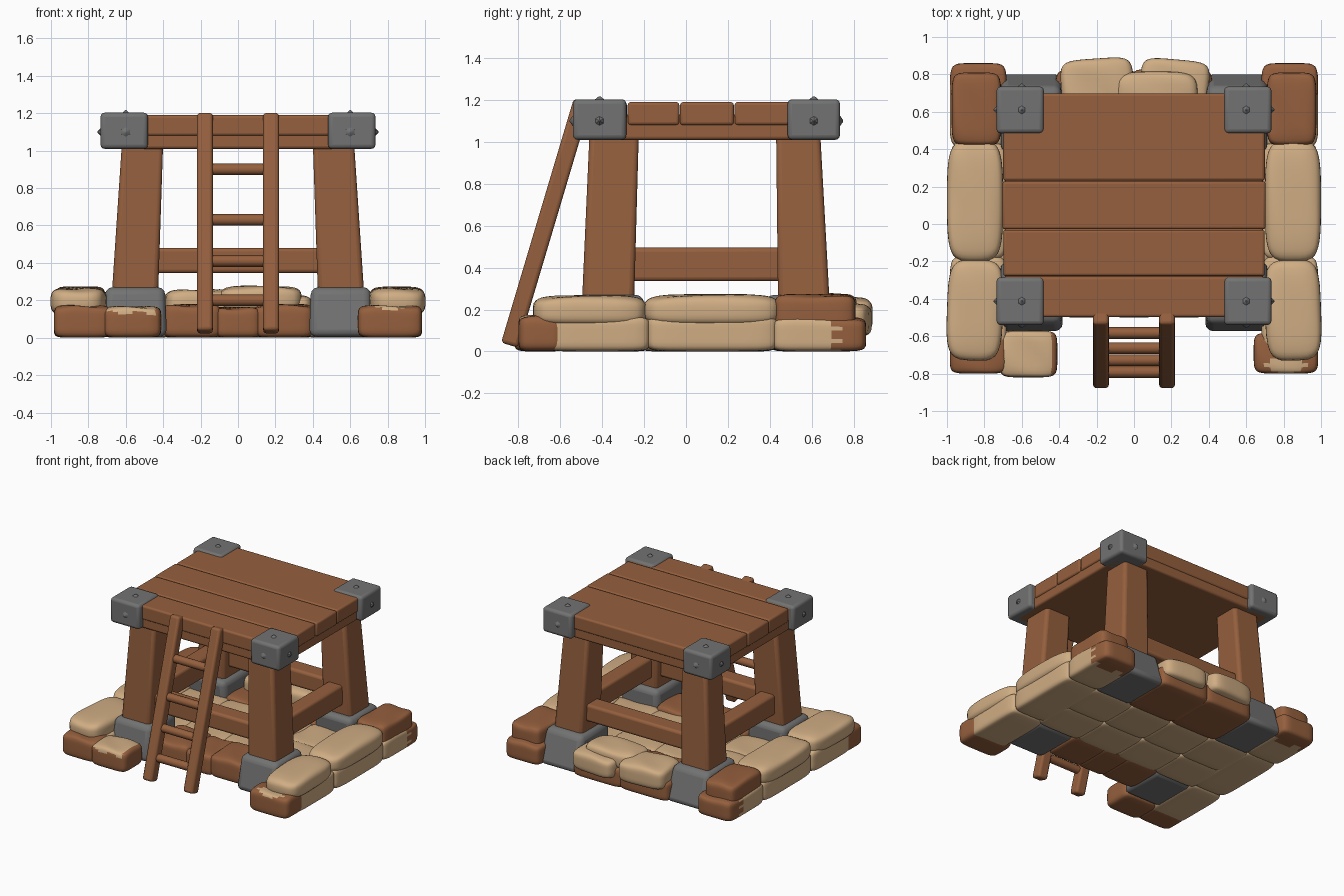
import bpy, bmesh, math, random
from mathutils import Vector, Matrix

random.seed(4)
if "Cube" in bpy.data.objects:
    bpy.data.objects.remove(bpy.data.objects["Cube"])


def material(name, rgb):
    m = bpy.data.materials.new(name)
    m.use_nodes = True
    m.diffuse_color = (*rgb, 1)
    bsdf = next(n for n in m.node_tree.nodes if n.type == "BSDF_PRINCIPLED")
    bsdf.inputs["Base Color"].default_value = (*rgb, 1)
    bsdf.inputs["Roughness"].default_value = 0.8
    return m


WOOD = material("brown wood", (0.30, 0.115, 0.047))
TAN = material("tan sackcloth", (0.63, 0.42, 0.23))
STONE = material("grey stone", (0.165, 0.17, 0.165))
made = []


def finish(name, bm, mats, bevel=0.0):
    mesh = bpy.data.meshes.new(name)
    bmesh.ops.recalc_face_normals(bm, faces=bm.faces)
    bm.to_mesh(mesh)
    bm.free()
    for m in mats:
        mesh.materials.append(m)
    ob = bpy.data.objects.new(name, mesh)
    bpy.context.scene.collection.objects.link(ob)
    if bevel:
        mod = ob.modifiers.new("soft edges", "BEVEL")
        mod.width, mod.segments = bevel, 3
    made.append(ob)
    return ob


def block(name, mat, low, high, bevel=0.02):
    """Tapered box; low and high are (x0, x1, y0, y1, z)."""
    bm = bmesh.new()
    bmesh.ops.create_cube(bm, size=2)
    for v in bm.verts:
        x0, x1, y0, y1, z = high if v.co.z > 0 else low
        v.co = (x1 if v.co.x > 0 else x0, y1 if v.co.y > 0 else y0, z)
    return finish(name, bm, [mat], bevel)


def box(name, mat, x0, x1, y0, y1, z0, z1, bevel=0.02):
    return block(name, mat, (x0, x1, y0, y1, z0), (x0, x1, y0, y1, z1), bevel)


def bag(name, mat, x0, x1, y0, y1, z0, z1, n=5, turn=0, second=None, rule=None):
    """Stuffed sack: a cube puffed into a superellipsoid."""
    bm = bmesh.new()
    bmesh.ops.create_cube(bm, size=2)
    bmesh.ops.subdivide_edges(bm, edges=bm.edges, cuts=11, use_grid_fill=True)
    for v in bm.verts:
        c = v.co
        # crowd the loops toward the rims for round corners
        c = Vector([math.sin(t * math.pi / 2) for t in c])
        v.co = c / sum(abs(t) ** n for t in c) ** (1 / n)
    if rule:
        for f in bm.faces:
            f.material_index = int(rule(f.calc_center_median()))
    phase = random.uniform(0, 6)
    half = Vector((x1 - x0, y1 - y0, z1 - z0)) / 2
    for v in bm.verts:
        c = v.co
        c.z += 0.06 * math.sin(4 * c.x + 3 * c.y + phase) * max(c.z, 0)
        v.co = Vector((c.x * half.x, c.y * half.y, c.z * half.z))
    bmesh.ops.rotate(bm, verts=bm.verts, matrix=Matrix.Rotation(math.radians(turn), 3, "Z"))
    bmesh.ops.translate(bm, verts=bm.verts, vec=((x0 + x1) / 2, (y0 + y1) / 2, (z0 + z1) / 2))
    return finish(name, bm, [mat, second] if second else [mat])


def cone(name, mat, base, tip, r0, r1, sides):
    base, tip = Vector(base), Vector(tip)
    bm = bmesh.new()
    bmesh.ops.create_cone(bm, cap_ends=True, segments=sides, radius1=r0, radius2=r1,
                          depth=(tip - base).length)
    turn = (tip - base).to_track_quat("Z", "Y").to_matrix()
    bmesh.ops.rotate(bm, verts=bm.verts, matrix=turn)
    bmesh.ops.translate(bm, verts=bm.verts, vec=(base + tip) / 2)
    return finish(name, bm, [mat])


def side_range(s, a, b):
    return (a, b) if s > 0 else (-b, -a)


# Platform: slab with four planks
box("platform_slab", WOOD, -0.69, 0.69, -0.49, 0.69, 1.01, 1.13, 0.015)
seams = [-0.5, -0.28, -0.03, 0.23, 0.7]
for i, (a, b) in enumerate(zip(seams, seams[1:])):
    w = 0.705 + random.uniform(-0.008, 0.008)
    box(f"plank_{i}", WOOD, -w, w, a + 0.002, b - 0.002, 1.08, 1.19, 0.014)

# Legs, stone feet and corner caps with studs
for s, side in ((1, "left"), (-1, "right")):
    for back, end in ((False, "front"), (True, "back")):
        tag = f"{end}_{side}"
        leg_low = (0.44, 0.69) if back else (-0.5, -0.25)
        leg_top = (0.43, 0.64) if back else (-0.46, -0.225)
        block(f"{tag}_leg", WOOD, (*side_range(s, 0.43, 0.68), *leg_low, 0.15),
              (*side_range(s, 0.40, 0.62), *leg_top, 1.05), 0.025)
        foot_low = (0.4, 0.81) if back else (-0.58, -0.2)
        foot_top = (0.38, 0.73) if back else (-0.53, -0.2)
        block(f"{tag}_foot", STONE, (*side_range(s, 0.38, 0.72), *foot_low, 0.005),
              (*side_range(s, 0.39, 0.71), *foot_top, 0.27), 0.04)
        y0, y1 = (0.485, 0.735) if back else (-0.54, -0.285)
        box(f"{tag}_cap", STONE, *side_range(s, 0.482, 0.735), y0, y1, 1.01, 1.203, 0.022)
        ym, out = (y0 + y1) / 2, (1 if back else -1)
        yo = y1 if back else y0
        cone(f"{tag}_top_stud", STONE, (s * 0.6, ym, 1.2), (s * 0.6, ym, 1.217), 0.025, 0.004, 6)
        cone(f"{tag}_side_stud", STONE, (s * 0.732, ym, 1.1), (s * 0.75, ym, 1.1), 0.025, 0.004, 6)
        cone(f"{tag}_end_stud", STONE, (s * 0.6, yo, 1.1), (s * 0.6, yo + out * 0.015, 1.1),
             0.025, 0.004, 6)
    # Side cross beam
    box(f"{side}_beam", WOOD, *side_range(s, 0.47, 0.6), -0.3, 0.5, 0.335, 0.495)
box("front_beam", WOOD, -0.5, 0.5, -0.43, -0.29, 0.345, 0.48)
box("back_beam", WOOD, -0.5, 0.5, 0.49, 0.63, 0.345, 0.48)

# Ladder
foot, top = Vector((0, -0.842, 0.03)), Vector((0, -0.495, 1.195))
lean = math.atan2(top.y - foot.y, top.z - foot.z)
for s, side in ((1, "left"), (-1, "right")):
    rail = box(f"{side}_ladder_rail", WOOD, -0.042, 0.042, -0.042, 0.042, 0,
               (top - foot).length, 0.018)
    rail.location = foot + Vector((s * 0.177, 0, 0))
    rail.rotation_euler.x = -lean
for i, z in enumerate((0.2, 0.41, 0.63, 0.9)):
    y = foot.y + (z - foot.z) * math.tan(lean)
    cone(f"rung_{i}", WOOD, (-0.17, y, z), (0.17, y, z), 0.031, 0.031, 12)

# Sacks along both sides
for s, side in ((1, "left"), (-1, "right")):
    outer = side_range(s, 0.68, 0.985)
    upper = side_range(s, 0.70, 1.0)
    bag(f"{side}_low_sack_front", TAN, *outer, -0.68, -0.17, 0, 0.17, 7)
    bag(f"{side}_low_sack_middle", TAN, *outer, -0.19, 0.44, 0, 0.17, 7)
    bag(f"{side}_low_sack_back", TAN, *outer, 0.41, 0.86, 0, 0.16, 7,
        second=WOOD, rule=lambda c: c.y > 0.3 + 0.15 * math.sin(9 * c.z + 5 * c.x))
    bag(f"{side}_top_sack_front", TAN, *upper, -0.73, -0.19, 0.12, 0.265, 4, turn=s * 2)
    bag(f"{side}_top_sack_middle", TAN, *upper, -0.2, 0.45, 0.12, 0.27, 4)
    bag(f"{side}_top_sack_back", WOOD, *side_range(s, 0.71, 0.975), 0.42, 0.81, 0.1, 0.27, 6)

# Sacks at the front corners
bag("left_corner_sack", WOOD, 0.64, 0.985, -0.8, -0.58, 0, 0.17, 6,
    second=TAN, rule=lambda c: c.z > 0.7 and c.y < 0.1 and abs(c.x) < 0.5 + 0.2 * math.sin(8 * c.y))
bag("right_corner_sack", WOOD, -0.985, -0.68, -0.8, -0.58, 0, 0.17, 6)
bag("right_inner_sack", WOOD, -0.72, -0.41, -0.82, -0.57, 0, 0.165, 6,
    second=TAN, rule=lambda c: c.z > 0.6 + 0.15 * math.sin(6 * c.x) and c.x < 0.8)

# Front row between the feet
for i, (a, b, z) in enumerate(((-0.4, -0.09, 0.175), (-0.12, 0.12, 0.16), (0.09, 0.4, 0.175))):
    bag(f"front_row_sack_{i}", WOOD, a, b, -0.5, -0.17, 0, z, 7)

# Floor sacks under the platform
for row, (a, b) in enumerate(((-0.22, 0.11), (0.08, 0.43))):
    for col in range(4):
        x = -0.72 + col * 0.36
        bag(f"floor_sack_{row}_{col}", TAN, x - 0.015, x + 0.375, a, b, 0, 0.15, 7)

# Back row: brown below, tan above
bag("back_low_sack_left", WOOD, -0.02, 0.42, 0.4, 0.83, 0, 0.16, 8)
bag("back_low_sack_right", WOOD, -0.42, 0.02, 0.4, 0.83, 0, 0.16, 8)
bag("back_top_sack_right", TAN, -0.39, 0.0, 0.58, 0.885, 0.09, 0.255, 5, turn=4)
bag("back_top_sack_left", TAN, 0.03, 0.4, 0.6, 0.88, 0.07, 0.225, 5, turn=-5)
bag("back_crown_sack", TAN, -0.1, 0.34, 0.55, 0.815, 0.14, 0.275, 4)

# Smooth shading with crisp edges
bpy.ops.object.select_all(action="DESELECT")
for ob in made:
    ob.select_set(True)
bpy.context.view_layer.objects.active = made[0]
bpy.ops.object.shade_smooth_by_angle(angle=math.radians(40))
